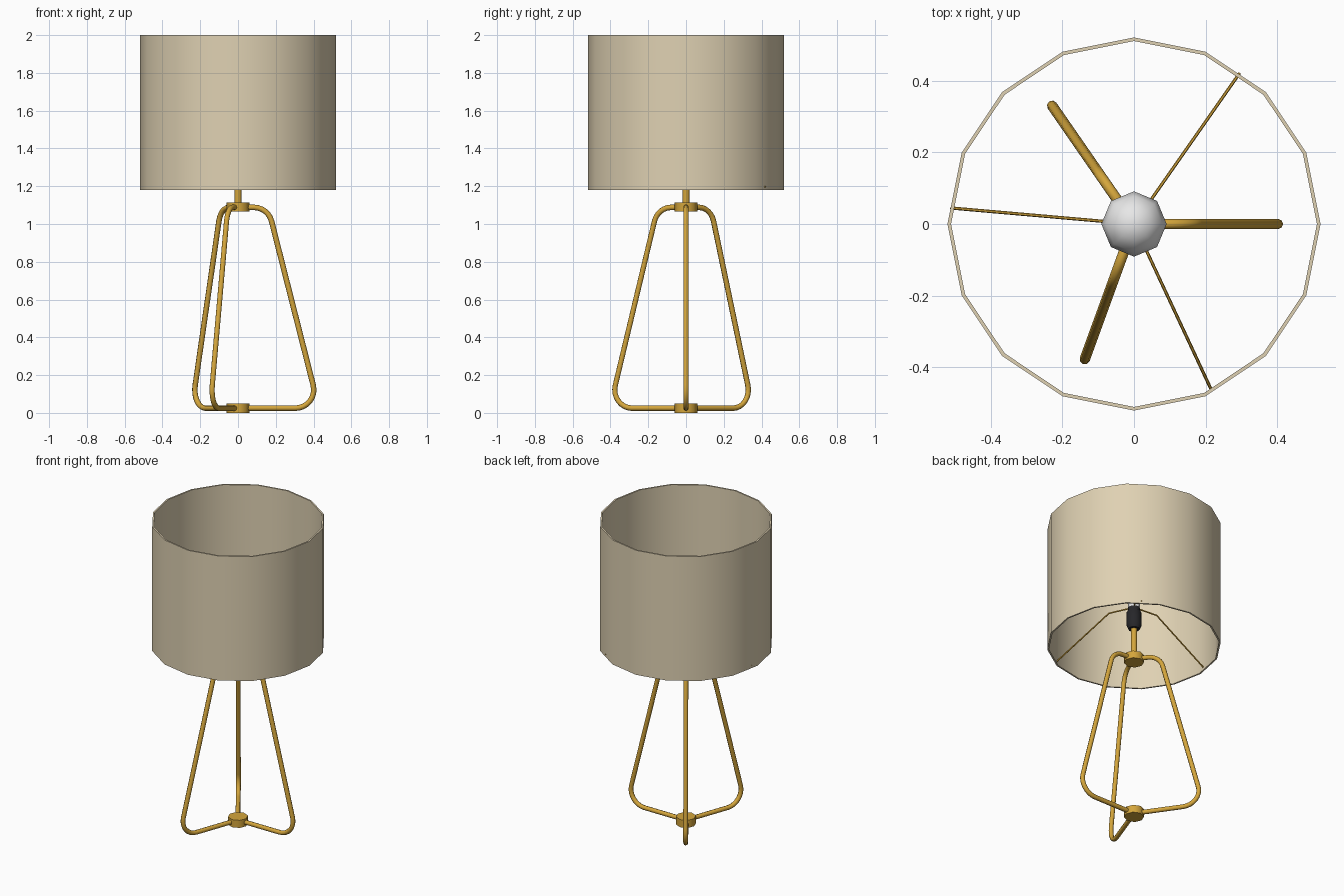
import bpy, bmesh, math
from mathutils import Vector, Matrix

if "Cube" in bpy.data.objects:
    bpy.data.objects.remove(bpy.data.objects["Cube"])


def material(name, rgb):
    m = bpy.data.materials.new(name)
    m.diffuse_color = (*rgb, 1)
    m.use_nodes = True
    m.node_tree.nodes["Principled BSDF"].inputs["Base Color"].default_value = m.diffuse_color
    return m


GOLD = material("brass gold", (0.66, 0.38, 0.045))
LINEN = material("linen beige", (0.74, 0.64, 0.45))
BLACK = material("socket black", (0.02, 0.02, 0.023))
WHITE = material("bulb white", (0.86, 0.86, 0.86))


def add_object(name, mesh, mat):
    mesh.materials.clear()
    mesh.materials.append(mat)
    ob = bpy.data.objects.new(name, mesh)
    bpy.context.collection.objects.link(ob)
    bpy.ops.object.select_all(action='DESELECT')
    ob.select_set(True)
    bpy.context.view_layer.objects.active = ob
    bpy.ops.object.shade_smooth_by_angle(angle=math.radians(46))
    return ob


def lathe(name, profile, sides, mat, closed=False):
    """Revolve (radius, z) points around z; open profiles start and end on the axis."""
    bm = bmesh.new()
    vs = [bm.verts.new((r, 0, z)) for r, z in profile]
    pairs = list(zip(vs, vs[1:])) + ([(vs[-1], vs[0])] if closed else [])
    edges = [bm.edges.new(p) for p in pairs]
    bmesh.ops.spin(bm, geom=vs + edges, axis=(0, 0, 1), cent=(0, 0, 0),
                   angle=math.tau, steps=sides, use_duplicate=False)
    bmesh.ops.remove_doubles(bm, verts=bm.verts, dist=1e-4)
    bmesh.ops.recalc_face_normals(bm, faces=bm.faces)
    mesh = bpy.data.meshes.new(name)
    bm.to_mesh(mesh)
    bm.free()
    return add_object(name, mesh, mat)


def fillet(a, corner, b, d, steps):
    """Circular arc that rounds a corner, tangent length d."""
    u, v = (a - corner).normalized(), (b - corner).normalized()
    half = u.angle(v) / 2
    centre = corner + (u + v).normalized() * d / math.cos(half)
    p, q = corner + u * d - centre, corner + v * d - centre
    total = p.angle(q)
    return [centre + (p * math.sin((1 - t) * total) + q * math.sin(t * total)) / math.sin(total)
            for t in (i / steps for i in range(steps + 1))]


def rod(name, points, radius, angle, res, mat):
    """Round rod along points in the xz plane, turned around z."""
    cu = bpy.data.curves.new(name, 'CURVE')
    cu.dimensions = '3D'
    cu.bevel_depth = radius
    cu.bevel_resolution = res
    cu.use_fill_caps = True
    sp = cu.splines.new('POLY')
    sp.points.add(len(points) - 1)
    for sp_pt, p in zip(sp.points, points):
        sp_pt.co = (*p, 1)
    tmp = bpy.data.objects.new("rod_helper", cu)
    bpy.context.collection.objects.link(tmp)
    bpy.context.view_layer.update()
    mesh = bpy.data.meshes.new_from_object(tmp.evaluated_get(bpy.context.evaluated_depsgraph_get()))
    bpy.data.objects.remove(tmp)
    mesh.transform(Matrix.Rotation(math.radians(angle), 4, 'Z'))
    return add_object(name, mesh, mat)


# Shade: thin sixteen-sided drum, open at both ends
lathe("lamp_shade", [(0.52, 1.18), (0.52, 2.0), (0.51, 2.0), (0.51, 1.18)], 16, LINEN, True)

# Hubs joining the legs, and the stem
for name, z0, z1 in (("bottom_hub", 0.0, 0.05), ("top_hub", 1.065, 1.113)):
    lathe(name, [(0, z0), (0.06, z0), (0.06, z1), (0, z1)], 8, GOLD)
lathe("stem", [(0, 1.10), (0.019, 1.10), (0.019, 1.32), (0, 1.32)], 8, GOLD)

# Legs: bent wire loops from top hub to bottom hub
top, knee, foot, base = [Vector(p) for p in
                         ((0.02, 0, 1.088), (0.159, 0, 1.088), (0.429, 0, 0.025), (0.02, 0, 0.025))]
leg_path = [top] + fillet(top, knee, foot, 0.075, 6) + fillet(knee, foot, base, 0.125, 8) + [base]
for i, angle in enumerate((0, 124.7, 250)):
    rod(f"leg_{i + 1}", leg_path, 0.0145, angle, 2, GOLD)

# Socket
lathe("bulb_socket", [(0, 1.295), (0.034, 1.295), (0.045, 1.32), (0.045, 1.41),
                      (0.036, 1.42), (0.036, 1.44), (0, 1.44)], 10, BLACK)

# Bulb: short neck and round low-poly globe
globe = [(0.091 * math.cos(a), 1.57 + 0.091 * math.sin(a))
         for a in (math.radians(d) for d in (-55, -28, 0, 30, 60))]
lathe("bulb", [(0, 1.435), (0.034, 1.435), (0.036, 1.47)] + globe + [(0, 1.661)], 8, WHITE)

# Shade carrier: three thin arms down to the lower rim
arm_path = [Vector(p) for p in ((0.02, 0, 1.445), (0.165, 0, 1.445), (0.512, 0, 1.195))]
for i, angle in enumerate((55, 175, 295)):
    rod(f"shade_arm_{i + 1}", arm_path, 0.0045, angle, 1, GOLD)
